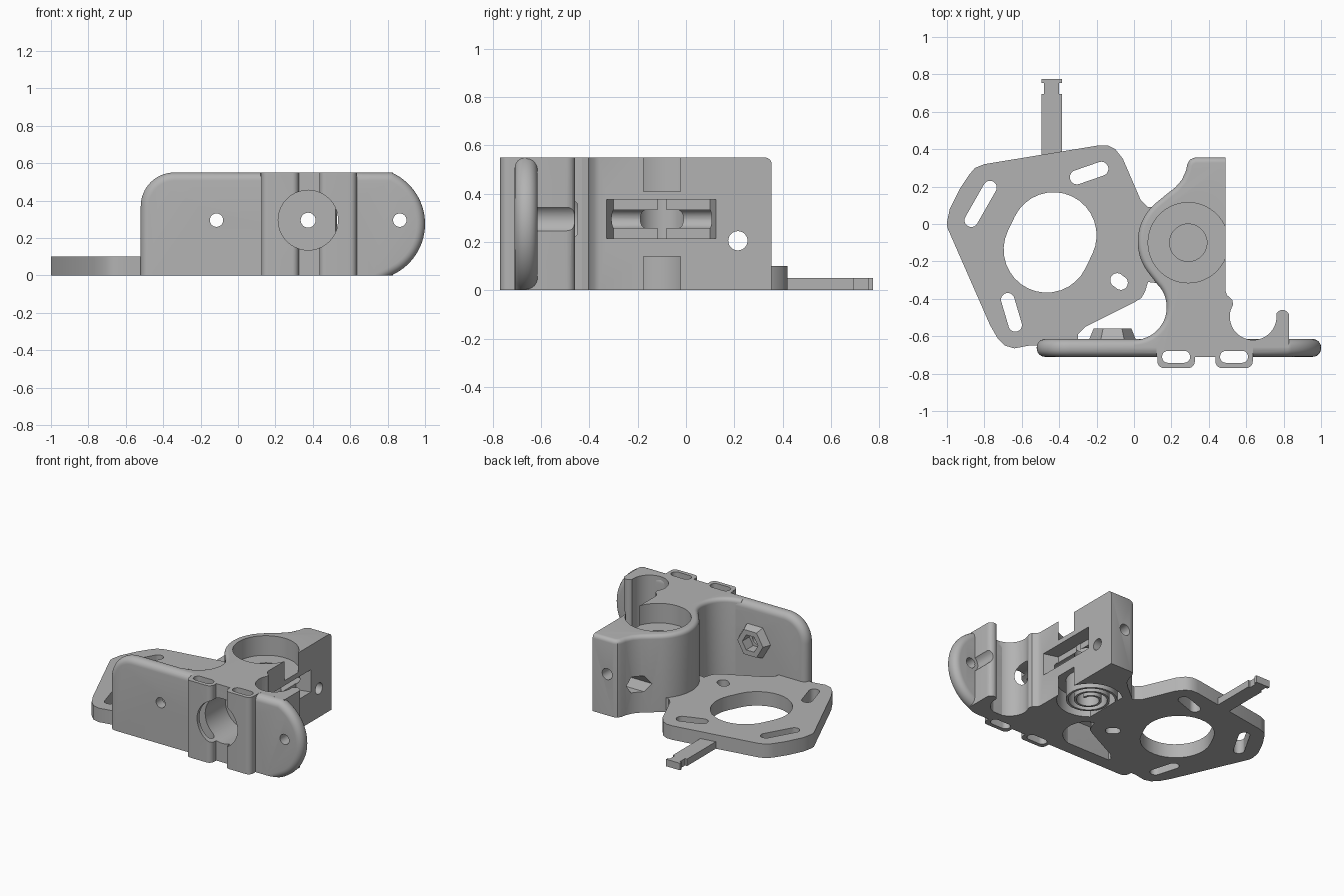
import bpy, bmesh, math
from mathutils import Vector

if "Cube" in bpy.data.objects:
    bpy.data.objects.remove(bpy.data.objects["Cube"], do_unlink=True)

grey = bpy.data.materials.new("plain grey")
grey.use_nodes = True
colour = (0.45, 0.45, 0.45, 1)
grey.diffuse_color = colour
grey.node_tree.nodes["Principled BSDF"].inputs["Base Color"].default_value = colour

H = 0.55       # full height
MID = 0.295    # height of the horizontal bores
cutters = []


def arc(cx, cy, r, a0, a1, n=16):
    return [(cx + r * math.cos(math.radians(a0 + (a1 - a0) * i / n)),
             cy + r * math.sin(math.radians(a0 + (a1 - a0) * i / n))) for i in range(n + 1)]


def ring(cx, cy, r, n=40):
    return arc(cx, cy, r, 0, 360, n)[:-1]


def slot(p, q, r):
    """Stadium outline from p to q."""
    a = math.degrees(math.atan2(q[1] - p[1], q[0] - p[0]))
    return arc(*p, r, a + 90, a + 270) + arc(*q, r, a - 90, a + 90)


def prism(name, pts, lo, hi, axis="z", taper=1, bevel=None, width=0):
    """Extrude an outline along an axis; bevel(i, side) picks rim edges to round."""
    place = {"z": lambda u, v, w: (u, v, w),
             "y": lambda u, v, w: (u, w, v),
             "x": lambda u, v, w: (w, u, v)}[axis]
    n = len(pts)
    mid = sum((Vector(p) for p in pts), Vector((0, 0))) / n
    ends = [Vector(p) for p in pts], [mid + (Vector(p) - mid) * taper for p in pts]
    bm = bmesh.new()
    loops = [[bm.verts.new(place(p.x, p.y, w)) for p in e] for e, w in zip(ends, (lo, hi))]
    for loop in loops:
        bm.faces.new(loop)
    for i in range(n):
        j = (i + 1) % n
        bm.faces.new((loops[0][i], loops[0][j], loops[1][j], loops[1][i]))
    bmesh.ops.recalc_face_normals(bm, faces=bm.faces)
    if bevel:
        edges = [bm.edges.get((loops[s][i], loops[s][(i + 1) % n]))
                 for s in (0, 1) for i in range(n) if bevel(i, s)]
        bmesh.ops.bevel(bm, geom=edges, offset=width, segments=6, profile=0.5,
                        affect="EDGES", clamp_overlap=True)
    me = bpy.data.meshes.new(name)
    bm.to_mesh(me)
    bm.free()
    me.materials.append(grey)
    ob = bpy.data.objects.new(name, me)
    bpy.context.collection.objects.link(ob)
    return ob


def cutter(pts, lo, hi, axis="z"):
    ob = prism("cutter", pts, lo, hi, axis)
    ob.hide_render = True
    cutters.append(ob)
    return ob


def finish(ob, cuts=()):
    """Apply the cuts and smooth the curved faces."""
    for c in cuts:
        m = ob.modifiers.new("cut", "BOOLEAN")
        m.operation, m.solver, m.object = "DIFFERENCE", "EXACT", c
    bpy.context.view_layer.update()
    dg = bpy.context.evaluated_depsgraph_get()
    me = bpy.data.meshes.new_from_object(ob.evaluated_get(dg))
    ob.modifiers.clear()
    ob.data = me
    bpy.ops.object.select_all(action="DESELECT")
    ob.select_set(True)
    bpy.context.view_layer.objects.active = ob
    bpy.ops.object.shade_smooth_by_angle(angle=math.radians(32))


# Shared cutters
front_bore = cutter(ring(0.375, MID, 0.16), -0.9, -0.45, "y")
long_bore = cutter(ring(0.375, MID, 0.04, 24), -0.9, 0.5, "y")
nut_groove = cutter(ring(0.865, MID, 0.06), -0.617, -0.3, "y")
wall_holes = [cutter(ring(x, MID, 0.036, 24), -0.9, -0.5, "y") for x in (-0.115, 0.865)]
nut_trap = cutter(ring(-0.115, MID, 0.062, 6), -0.64, -0.5, "y")
tie_slots = [cutter(slot((x - 0.043, -0.71), (x + 0.043, -0.71), 0.032), -0.1, 0.7)
             for x in (0.225, 0.535)]

# Flat motor plate
plate = prism("motor_plate", [
    (-1, 0.01), (-0.985, 0.08), (-0.93, 0.19), (-0.88, 0.265), (-0.85, 0.3), (-0.8, 0.32),
    (-0.19, 0.42), (-0.14, 0.42), (-0.1, 0.4), (-0.06, 0.35), (0.035, 0.13), (0.075, 0.09),
    (0.15, 0.09), (0.15, -0.32), (0.075, -0.31), (0.06, -0.36), (0.04, -0.395), (0, -0.42),
    (-0.26, -0.55), (-0.3, -0.59), (-0.3, -0.64), (-0.56, -0.65), (-0.64, -0.665),
    (-0.69, -0.65), (-0.73, -0.61), (-0.77, -0.54), (-0.998, -0.02)], 0, 0.1)
plate_slots = [((-0.77, 0.195), (-0.87, 0.02), 0.036), ((-0.305, 0.25), (-0.175, 0.295), 0.038),
               ((-0.675, -0.405), (-0.635, -0.54), 0.036), ((-0.09, -0.3), (-0.07, -0.315), 0.037),
               ((-0.43, -0.06), (-0.467, -0.137), 0.23)]
finish(plate, [cutter(slot(*s), -0.1, 0.2) for s in plate_slots])

# Plate arm with a notched tip
half = [(0.055, 0.35), (0.055, 0.695), (0.04, 0.695), (0.04, 0.755), (0.055, 0.755), (0.055, 0.775)]
cx = -0.44
finish(prism("plate_arm", [(cx + x, y) for x, y in half] + [(cx - x, y) for x, y in half[::-1]],
             0, 0.05))

# Main housing with bearing seats, a rod cradle and a hook
left_side = [(0.49, 0.355), (0.325, 0.355), (0.3, 0.345), (0.285, 0.32), (0.278, 0.285),
             (0.255, 0.235), (0.22, 0.195), (0.175, 0.16)]
left_side += arc(0.29, -0.095, 0.27, 130, 216, 18) + arc(0, -0.445, 0.175, 45, -90, 18)
right_side = [(0, -0.66), (0.12, -0.66), (0.12, -0.71), (0.63, -0.71), (0.63, -0.66), (0.83, -0.66)]
right_side += arc(0.794, -0.495, 0.036, 0, 150, 8) + arc(0.637, -0.495, 0.125, 0, -195, 24)
right_side += [(0.53, -0.43), (0.525, -0.405), (0.497, -0.38), (0.49, -0.36)]
housing = prism("bearing_housing", left_side + right_side, 0, H,
                bevel=lambda i, s: s == 1 and i < len(left_side) - 1, width=0.028)
axle = (0.29, -0.1)
finish(housing, [
    front_bore, long_bore, nut_groove, *tie_slots,
    cutter(ring(*axle, 0.2145, 64), 0.41, 0.7),
    cutter(ring(*axle, 0.2145, 64), -0.1, 0.14),
    cutter(ring(*axle, 0.1), 0.15, 0.45),
    cutter([(0.51, -0.336), (0.388, -0.3), (0.388, 0.1), (0.51, 0.129)], 0.215, 0.375),
    cutter(ring(0.215, 0.205, 0.04, 24), 0, 0.6, "x"),
    cutter(ring(0.215, 0.205, 0.065, 6), 0.05, 0.36, "x")])

# Spiral support inside the lower bearing seat
turns = [(0.04 + 0.13 * i / 90, math.radians(10 * i)) for i in range(91)]
spiral = [(axle[0] + (r + t) * math.cos(a), axle[1] + (r + t) * math.sin(a))
          for t, part in ((0, turns), (0.016, turns[::-1])) for r, a in part]
finish(prism("spiral_support", spiral, 0, 0.142))

# Upright wall with a rounded rim
outline = [(-0.52, 0)] + arc(-0.34, H - 0.18, 0.18, 180, 90)
outline += arc(0.7, 0.275, 0.3, 66.4, -66.4, 28)
wall = prism("upright_wall", outline, -0.71, -0.615, "y",
             bevel=lambda i, s: i < len(outline) - 1, width=0.044)
finish(wall, [front_bore, long_bore, nut_trap, *wall_holes, *tie_slots])

# Tapered hexagonal nut boss on the back of the wall
boss = prism("nut_boss", ring(-0.115, MID, 0.13, 6), -0.63, -0.56, "y", taper=0.78)
finish(boss, [nut_trap, wall_holes[0]])

# Two slotted ribs on the front
for name, x in (("right_tie_rib", 0.225), ("left_tie_rib", 0.535)):
    r = 0.035
    a, b = x - 0.1, x + 0.1
    rib = prism(name, [(b, -0.65), (a, -0.65)] + arc(a + r, -0.77 + r, r, 180, 270, 8)
                + arc(b - r, -0.77 + r, r, 270, 360, 8), 0, H)
    finish(rib, [front_bore, long_bore, *tie_slots])

for c in cutters:
    bpy.data.objects.remove(c, do_unlink=True)
